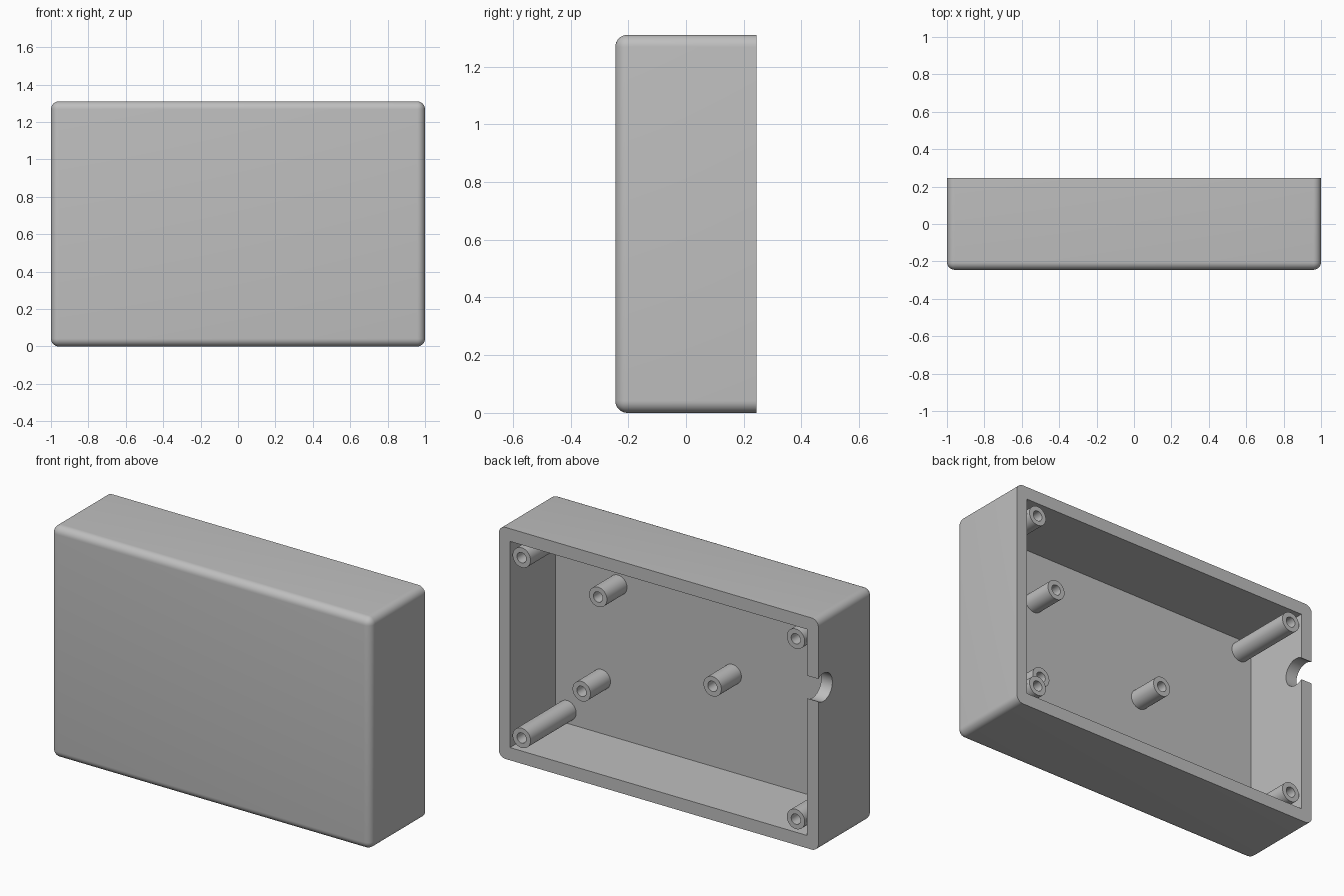
import bpy, bmesh, math
from mathutils import Vector, Matrix

if "Cube" in bpy.data.objects:
    bpy.data.objects.remove(bpy.data.objects["Cube"], do_unlink=True)

WIDTH, DEPTH, HEIGHT = 2.0, 0.49, 1.31
WALL, ROUND = 0.07, 0.042
BACK = DEPTH / 2
FLOOR = -0.164
MID = HEIGHT / 2

grey = bpy.data.materials.new("plain grey")
grey.use_nodes = True
grey.diffuse_color = (0.52, 0.52, 0.52, 1)
grey.node_tree.nodes["Principled BSDF"].inputs["Base Color"].default_value = grey.diffuse_color


def make_object(name, bm):
    bmesh.ops.recalc_face_normals(bm, faces=bm.faces)
    mesh = bpy.data.meshes.new(name)
    bm.to_mesh(mesh)
    bm.free()
    obj = bpy.data.objects.new(name, mesh)
    mesh.materials.append(grey)
    bpy.context.collection.objects.link(obj)
    return obj


def box(low, high):
    bm = bmesh.new()
    low, high = Vector(low), Vector(high)
    size = Matrix.Diagonal((*(high - low), 1))
    bmesh.ops.create_cube(bm, size=1, matrix=Matrix.Translation((low + high) / 2) @ size)
    return bm


def activate(obj):
    bpy.ops.object.select_all(action="DESELECT")
    obj.select_set(True)
    bpy.context.view_layer.objects.active = obj


def smooth(obj):
    activate(obj)
    bpy.ops.object.shade_smooth_by_angle(angle=math.radians(30))


def cut(obj, cutter):
    cutter.hide_render = True
    mod = obj.modifiers.new("cut", "BOOLEAN")
    mod.operation = "DIFFERENCE"
    mod.solver = "EXACT"
    mod.object = cutter
    activate(obj)
    bpy.ops.object.modifier_apply(modifier=mod.name)
    bpy.data.objects.remove(cutter, do_unlink=True)


# Hollow post with its axis along y, standing on the tray floor
def post(name, x, z, end, radius=0.056, hole=0.029):
    bm = bmesh.new()
    profile = [(hole, FLOOR - 0.01), (hole, end), (radius, end), (radius, FLOOR - 0.01)]
    verts = [bm.verts.new((x + r, y, z)) for r, y in profile]
    edges = [bm.edges.new((verts[i], verts[i - 1])) for i in range(len(verts))]
    bmesh.ops.spin(bm, geom=verts + edges, cent=(x, 0, z), axis=(0, 1, 0),
                   angle=math.tau, steps=40, use_merge=True)
    bmesh.ops.remove_doubles(bm, verts=bm.verts, dist=0.0001)
    smooth(make_object(name, bm))


# Case shell: rounded everywhere except around the open back
bm = box((-WIDTH / 2, -BACK, 0), (WIDTH / 2, BACK, HEIGHT))
rounded = [e for e in bm.edges if any(v.co.y < 0 for v in e.verts)]
bmesh.ops.bevel(bm, geom=rounded, offset=ROUND, segments=8, profile=0.5, affect="EDGES")
shell = make_object("case_shell", bm)

# Hollow interior with sharp corners
inner_x = WIDTH / 2 - WALL
cut(shell, make_object("cavity_cutter", box((-inner_x, FLOOR, WALL + 0.002),
                                            (inner_x, BACK + 0.1, HEIGHT - WALL - 0.002))))

# Round cable notch in the side wall, open at the rim
bm = bmesh.new()
bmesh.ops.create_cone(bm, cap_ends=True, segments=48, radius1=0.079, radius2=0.079, depth=0.2,
                      matrix=Matrix.Translation((-WIDTH / 2, 0.199, 0.912))
                      @ Matrix.Rotation(math.pi / 2, 4, "Y"))
cut(shell, make_object("notch_cutter", bm))
smooth(shell)

# Tall screw posts in the four corners, level with the rim
for side, sx in (("left", 1), ("right", -1)):
    for level, sz in (("upper", 1), ("lower", -1)):
        post(f"{level}_{side}_corner_post", sx * 0.858, MID + sz * 0.51, BACK - 0.001)

# Short board standoffs
for name, x, z in (("upper", 0.54, 0.94), ("lower", 0.643, 0.379), ("middle", -0.176, 0.626)):
    post(f"{name}_standoff", x, z, 0.015)
